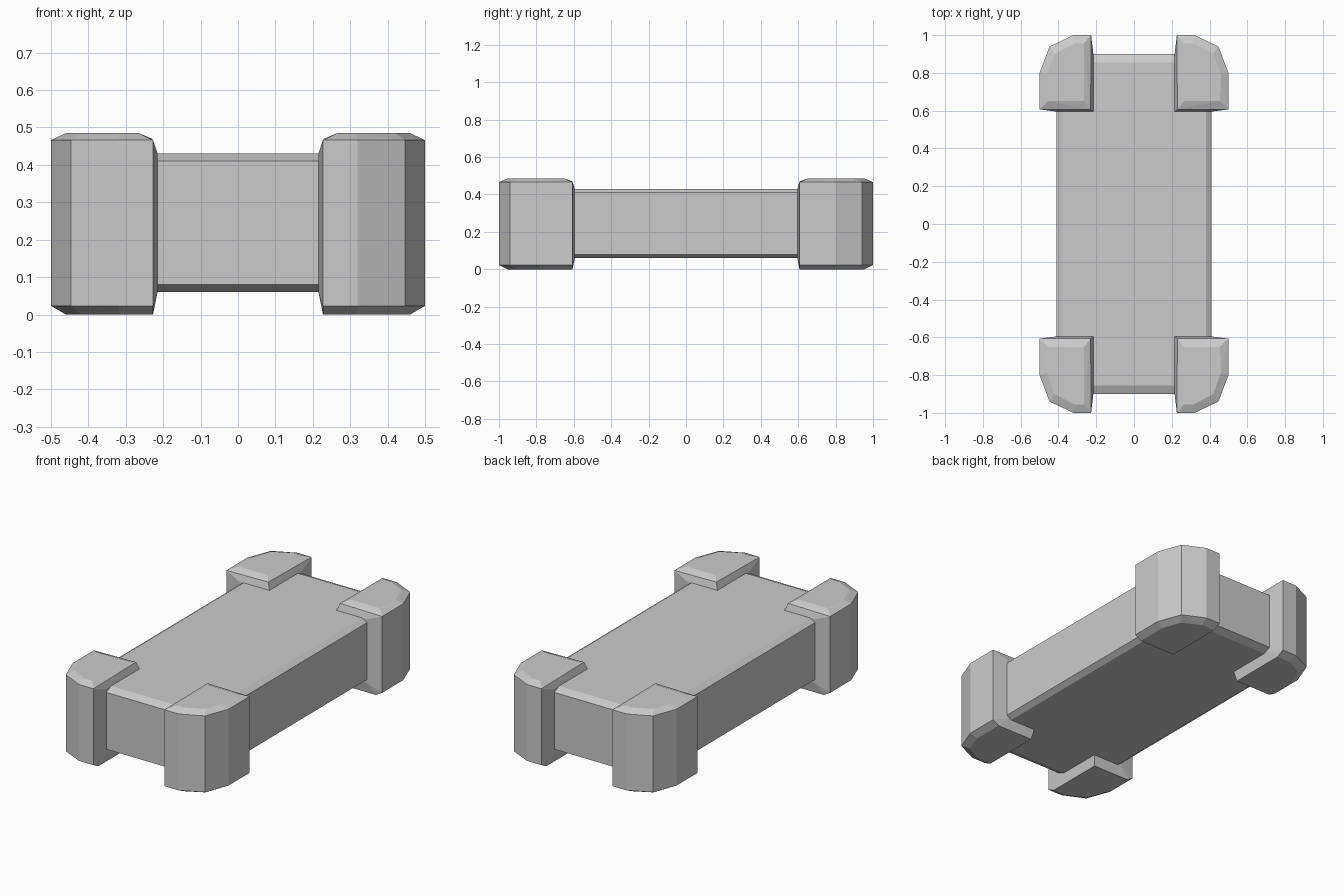
import bpy, bmesh, math

if "Cube" in bpy.data.objects:
    bpy.data.objects.remove(bpy.data.objects["Cube"])


def hull(name, points):
    """Make a flat-faced convex solid around the given points."""
    bm = bmesh.new()
    for p in points:
        bm.verts.new(p)
    res = bmesh.ops.convex_hull(bm, input=bm.verts[:])
    loose = [v for v in bm.verts if not v.link_faces]
    bmesh.ops.delete(bm, geom=loose, context='VERTS')
    bmesh.ops.dissolve_limit(bm, angle_limit=math.radians(1),
                             verts=bm.verts[:], edges=bm.edges[:])
    bmesh.ops.recalc_face_normals(bm, faces=bm.faces[:])
    mesh = bpy.data.meshes.new(name)
    bm.to_mesh(mesh)
    bm.free()
    obj = bpy.data.objects.new(name, mesh)
    bpy.context.collection.objects.link(obj)
    return obj


def ring(z, outline):
    return [(x, y, z) for x, y in outline]


# Main slab with shallow chamfers on its top and bottom edges
body = []
for z, hx, hy in ((.06, .38, .855), (.08, .41, .90), (.41, .41, .90), (.43, .38, .855)):
    body += ring(z, [(-hx, -hy), (hx, -hy), (hx, hy), (-hx, hy)])
hull("slab_body", body)

# Corner guard: rounded outer wall, chamfered pads, edges flaring into the slab
outer = [(.5, .607), (.5, .8), (.447, .94), (.32, 1.0), (.227, 1.0)]
contact = [(.41, .595), (.215, .595), (.215, .90)]
top_pad = [(.265, .65), (.455, .65), (.46, .79), (.42, .90), (.315, .955), (.265, .955)]
bottom_pad = [(.227, .607), (.46, .607), (.46, .79), (.42, .90), (.315, .955), (.227, .955)]
guard = (ring(0, bottom_pad) + ring(.023, outer) + ring(.06, contact)
         + ring(.43, contact) + ring(.466, outer) + [(.23, .607, .47)]
         + ring(.485, top_pad))

for sx, side in ((-1, "left"), (1, "right")):
    for sy, end in ((-1, "front"), (1, "back")):
        hull(f"corner_guard_{end}_{side}", [(x * sx, y * sy, z) for x, y, z in guard])
